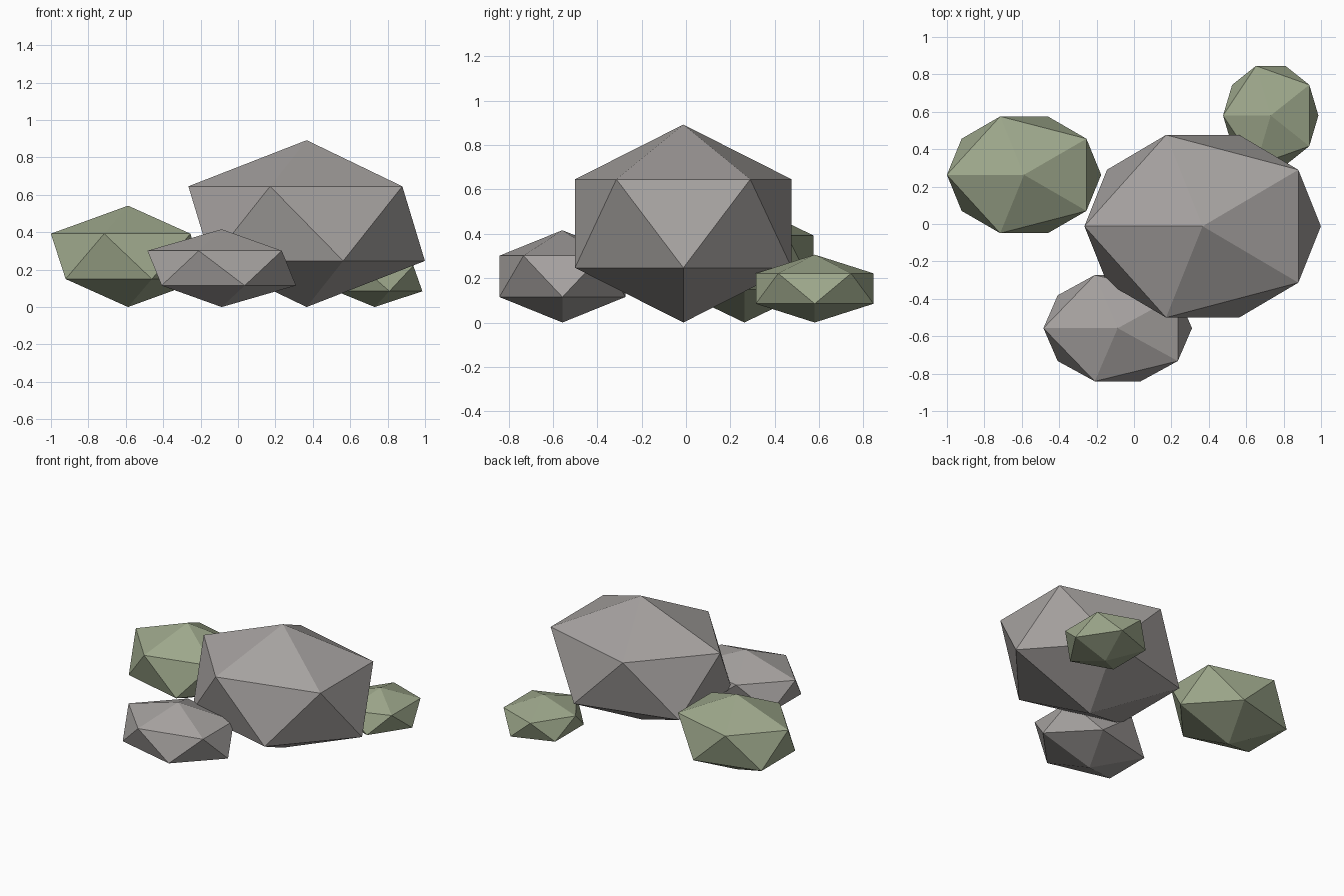
import bpy
import math

if "Cube" in bpy.data.objects:
    bpy.data.objects.remove(bpy.data.objects["Cube"])


def material(name, color):
    m = bpy.data.materials.new(name)
    m.diffuse_color = color
    m.use_nodes = True
    m.node_tree.nodes["Principled BSDF"].inputs["Base Color"].default_value = m.diffuse_color
    return m


stone = material("stone_grey", (0.38, 0.36, 0.35, 1))
moss = material("moss_green", (0.34, 0.39, 0.26, 1))


def rock(name, x, y, radii, mat):
    """Faceted 20-sided boulder resting its lowest point on the ground."""
    bpy.ops.mesh.primitive_ico_sphere_add(subdivisions=1, radius=1)
    ob = bpy.context.object
    ob.name = name
    # turn so the upper ring points towards -x, then squash to size
    ob.rotation_euler.z = math.pi
    bpy.ops.object.transform_apply(location=False, rotation=True, scale=False)
    # make the orientation certain: upper ring's axis vertex lies at -x
    if any(v.co.z > 0 and v.co.x > 0.85 for v in ob.data.vertices):
        for v in ob.data.vertices:
            v.co.x, v.co.y = -v.co.x, -v.co.y
    ob.scale = radii
    ob.location = (x, y, radii[2])
    bpy.ops.object.transform_apply(location=False, rotation=False, scale=True)
    ob.data.materials.append(mat)
    return ob


# Main boulder and small stone
rock("large_boulder", 0.367, -0.012, (0.707, 0.574, 0.446), stone)
rock("small_stone", -0.087, -0.557, (0.444, 0.334, 0.208), stone)

# Mossy rocks
rock("mossy_rock_left", -0.588, 0.263, (0.461, 0.367, 0.271), moss)
rock("mossy_rock_back", 0.731, 0.58, (0.285, 0.312, 0.153), moss)
